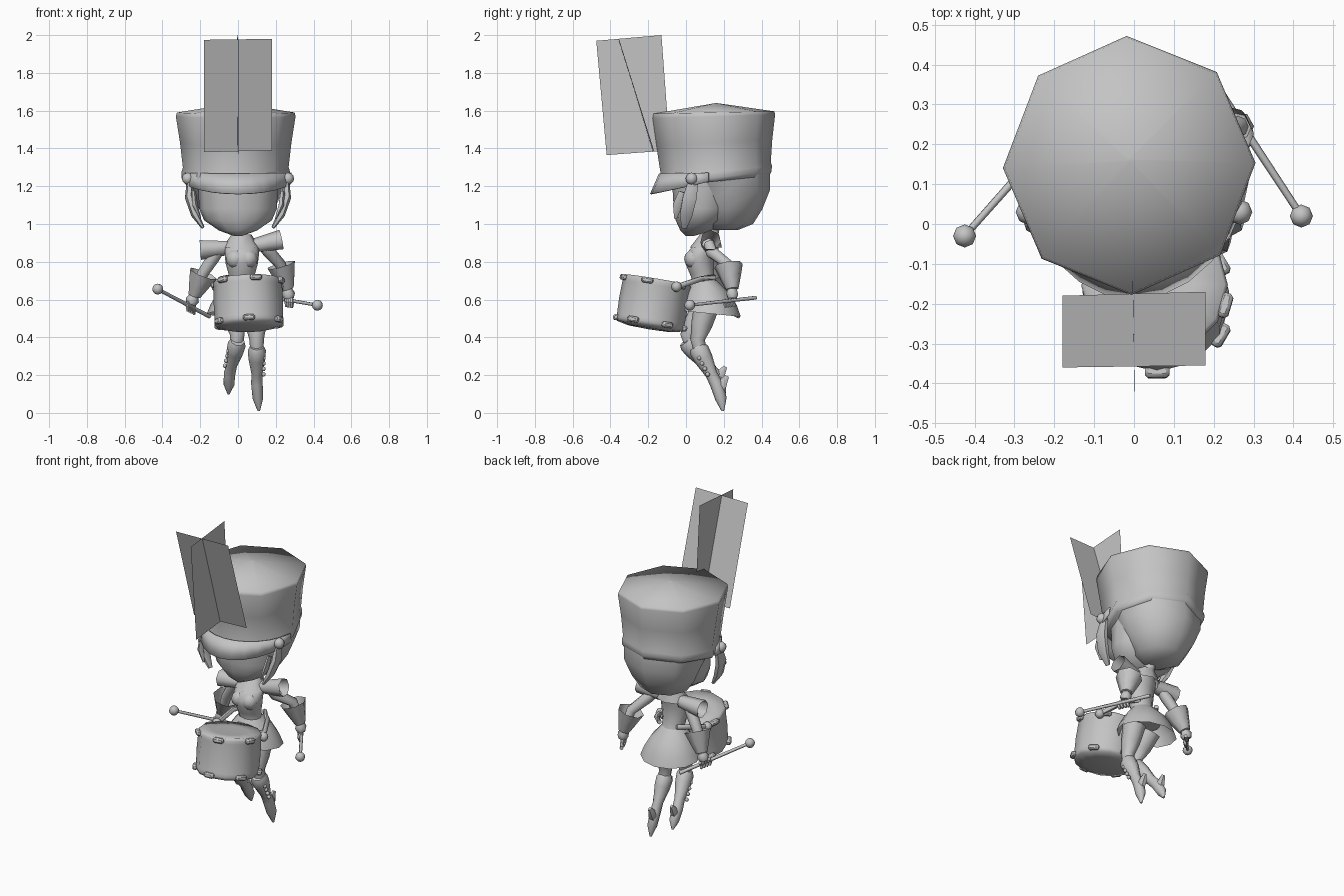
import bpy, bmesh, math
from mathutils import Vector, Matrix

if "Cube" in bpy.data.objects:
    bpy.data.objects.remove(bpy.data.objects["Cube"])

grey = bpy.data.materials.new("plain_grey")
grey.diffuse_color = (0.55, 0.55, 0.55, 1)
grey.use_nodes = True
grey.node_tree.nodes["Principled BSDF"].inputs["Base Color"].default_value = grey.diffuse_color


def finish(name, bm, angle=60):
    bmesh.ops.recalc_face_normals(bm, faces=bm.faces[:])
    me = bpy.data.meshes.new(name)
    bm.to_mesh(me)
    bm.free()
    ob = bpy.data.objects.new(name, me)
    bpy.context.collection.objects.link(ob)
    me.materials.append(grey)
    bpy.ops.object.select_all(action='DESELECT')
    ob.select_set(True)
    bpy.context.view_layer.objects.active = ob
    bpy.ops.object.shade_smooth_by_angle(angle=math.radians(angle))
    return ob


def skin(name, rings, cap_start=True, cap_end=True, angle=60):
    """Bridge a list of equal point rings."""
    bm = bmesh.new()
    vs = [[bm.verts.new(p) for p in r] for r in rings]
    n = len(vs[0])
    for a, b in zip(vs, vs[1:]):
        for i in range(n):
            bm.faces.new((a[i], a[(i + 1) % n], b[(i + 1) % n], b[i]))
    if cap_start:
        bm.faces.new(vs[0])
    if cap_end:
        bm.faces.new(vs[-1])
    return finish(name, bm, angle)


def stack(name, rows, x=0.0, n=10, turn=0.0, **kw):
    """Horizontal ellipses: (z, centre y, x radius, y radius, slope along y)."""
    rings = []
    for z, cy, rx, ry, k in rows:
        pts = []
        for i in range(n):
            a = math.tau * i / n + turn - math.pi / 2
            dy = ry * math.sin(a)
            pts.append((x + rx * math.cos(a), cy + dy, z + k * dy))
        rings.append(pts)
    return skin(name, rings, **kw)


def tube(name, path, radii, n=8, flat=1.0, **kw):
    """Round limb along a path; flat scales its width in x."""
    p = [Vector(q) for q in path]
    rings = []
    for i, c in enumerate(p):
        d = (p[min(i + 1, len(p) - 1)] - p[max(i - 1, 0)]).normalized()
        u = d.cross(Vector((0, 1, 0)) if abs(d.y) < 0.8 else Vector((0, 0, 1))).normalized()
        v = d.cross(u)
        rings.append([c + radii[i] * (flat * u * math.cos(math.tau * j / n)
                                      + v * math.sin(math.tau * j / n)) for j in range(n)])
    return skin(name, rings, **kw)


def ball(name, c, r, scale=(1, 1, 1), seg=8):
    bm = bmesh.new()
    bmesh.ops.create_uvsphere(bm, u_segments=seg, v_segments=6, radius=r)
    bmesh.ops.transform(bm, matrix=Matrix.Translation(c) @ Matrix.Diagonal((*scale, 1)), verts=bm.verts)
    return finish(name, bm)


def quad(name, pts):
    bm = bmesh.new()
    bm.faces.new([bm.verts.new(p) for p in pts])
    return finish(name, bm)


# Tall eight-sided hat with a band and a low peaked top
stack("hat", [(1.225, .157, .275, .285, .11), (1.245, .157, .288, .296, .11),
              (1.275, .157, .288, .298, .11), (1.30, .157, .28, .292, .1),
              (1.43, .15, .295, .307, .06), (1.57, .147, .317, .325, .03),
              (1.59, .147, .312, .32, .02), (1.64, .16, .004, .004, 0)],
      x=-.012, n=8, turn=.02, angle=85)

# Deep visor sweeping down in front, merging into the band at the sides
bm = bmesh.new()
rows = []
for i in range(13):
    a = math.radians(-84 + 14 * i)
    s, c = math.sin(a), math.cos(a)
    rows.append((bm.verts.new((.285 * s, .15 - .293 * c, 1.272 - .004 * c)),
                 bm.verts.new((.292 * s, .15 - .293 * c - .047 * c * c, 1.232 - .072 * c))))
for a, b in zip(rows, rows[1:]):
    bm.faces.new((a[0], b[0], b[1], a[1]))
visor = finish("visor", bm)
visor.modifiers.new("thickness", 'SOLIDIFY').thickness = .008

# Crossed plume cards
quad("plume_wide", [(-.18, -.36, 1.975), (.18, -.355, 1.98), (.18, -.17, 1.39), (-.18, -.18, 1.38)])
quad("plume_deep", [(.003, -.475, 1.97), (-.004, -.13, 2.0), (-.004, -.085, 1.39), (.003, -.42, 1.365)])

# Face and rounded hair at the back
stack("face", [(.936, .02, .02, .02, 0), (.965, .055, .1, .085, 0), (1.02, .08, .18, .135, 0),
               (1.08, .09, .205, .155, 0), (1.25, .11, .215, .185, 0)], n=12)
stack("back_hair", [(.968, .2, .07, .075, 0), (1.0, .215, .145, .14, 0), (1.08, .215, .2, .19, 0),
                    (1.18, .215, .245, .23, 0), (1.25, .175, .262, .27, .11)], x=-.006, n=8, turn=.02)
for s, side in ((-1, "left"), (1, "right")):
    ball(side + "_hat_button", (s * .265, .03, 1.24), .032)
    # Flat hair lock beside the cheek, with a short pointed strand in front of it
    tube(side + "_side_lock", [(s * .255, .04, 1.23), (s * .258, .02, 1.14), (s * .228, .0, 1.05),
                               (s * .185, -.01, .98)], [.03, .042, .038, .016], n=6, flat=.55)
    tube(side + "_front_strand", [(s * .235, -.02, 1.17), (s * .228, -.045, 1.1), (s * .2, -.055, 1.03)],
         [.02, .026, .008], n=5, flat=.6)

# Neck, fitted torso and bust
tube("neck", [(.0, .15, 1.0), (.015, .125, .9)], [.033, .036])
stack("torso", [(.6, .11, .1, .09, 0), (.69, .1, .066, .062, 0), (.735, .085, .07, .064, 0),
                (.79, .072, .085, .075, 0), (.83, .07, .09, .078, 0), (.87, .09, .09, .066, 0),
                (.905, .115, .07, .05, 0), (.925, .12, .04, .04, 0)], x=.02, n=12)
for s in (-1, 1):
    ball("bust", (.02 + s * .035, .04, .815), .05)
stack("collar", [(.875, .105, .1, .085, 0), (.945, .125, .052, .05, 0)], x=.018, n=8, cap_start=False, cap_end=False)

# Flared open skirt
stack("skirt", [(.7, .1, .068, .064, 0), (.635, .115, .125, .115, 0), (.575, .125, .16, .145, -.05),
                (.525, .13, .18, .16, -.1)], x=.015, n=12, cap_start=False, cap_end=False)


# Arm with shoulder cap, flared gauntlet, hand, fingers and stick
def arm(side, shoulder, cap, elbow, wrist, hand, ball_at, stick_end):
    sh, ca, el, wr, ha = map(Vector, (shoulder, cap, elbow, wrist, hand))
    tube(side + "_shoulder_cap", [sh, (sh + ca) / 2, ca], [.038, .047, .055], n=7,
         cap_start=False, cap_end=False)
    tube(side + "_arm", [sh + (ca - sh) * .3, sh + (ca - sh) * .55 + Vector((0, .01, -.05)), el, wr],
         [.03, .034, .03, .026])
    tube(side + "_gauntlet", [el + (wr - el) * .02, el + (wr - el) * .55, wr], [.078, .055, .034], n=7,
         cap_start=False)
    tube(side + "_palm", [wr, (wr + ha) / 2, ha], [.025, .036, .026], n=6)
    b, e = Vector(ball_at), Vector(stick_end)
    tube(side + "_stick", [b, e], [.009, .011], n=6)
    ball(side + "_stick_tip", b, .029)
    d = (e - b).normalized()
    for i in range(4):
        k = ha + d * (i - 1.5) * .018
        tube(side + "_finger", [k, k + Vector((0, -.02, -.02)), k + Vector((0, -.01, -.045))],
             [.012, .012, .007], n=5)


arm("left", (-.05, .12, .875), (-.2, .12, .865), (-.185, .15, .74), (-.232, .175, .62),
    (-.25, .175, .575), (-.425, -.03, .655), (-.15, .28, .51))
arm("right", (.085, .12, .885), (.23, .13, .915), (.225, .225, .785), (.262, .245, .655),
    (.27, .245, .605), (.42, .02, .57), (.19, .37, .61))

# Tilted drum with a shallow dished top and a domed underside
M = Matrix.Translation((.055, -.172, .583)) @ Matrix.Rotation(-.165, 4, 'X') @ Matrix.Rotation(-.03, 4, 'Y')
prof = [(.02, -.142), (.12, -.138), (.174, -.126), (.184, -.108), (.181, -.09), (.184, 0), (.181, .09),
        (.184, .11), (.176, .124), (.1, .122), (.01, .12)]
skin("drum", [[M @ Vector((r * math.cos(math.tau * i / 12), r * math.sin(math.tau * i / 12), z))
               for i in range(12)] for r, z in prof], angle=80)
bm = bmesh.new()
for i in range(6):
    for z, off in ((-.108, 0), (.108, .24)):
        R = Matrix.Rotation(math.tau * i / 6 + off - math.pi / 2, 4, 'Z')
        bmesh.ops.create_cube(bm, size=1, matrix=M @ R @ Matrix.Translation((.184, 0, z))
                              @ Matrix.Diagonal((.03, .062, .03, 1)))
lugs = finish("drum_lugs", bm, 40)
mod = lugs.modifiers.new("soft", 'BEVEL')
mod.width = .008

# Harness arms from waist to drum
for s in (-1, 1):
    tube("harness_arm", [(.02 + s * .06, .15, .72), (.03 + s * .12, .08, .71), (.05 + s * .16, -.05, .668)],
         [.014, .015, .015], n=6)
    ball("harness_knob", (.05 + s * .163, -.05, .668), .028)


# Leg, tall pointed boot with cuff, heel and buttons
def leg(side, hip, knee, ankle, toe, s):
    h, k, a, t = map(Vector, (hip, knee, ankle, toe))
    tube(side + "_leg", [h, (h + k) / 2, k + (h - k) * .12, k + (a - k) * .25], [.068, .056, .038, .035])
    tube(side + "_boot", [k + (a - k) * .04, k + (a - k) * .14, k + (a - k) * .36, k + (a - k) * .75, a,
                          a * .45 + t * .55 + Vector((0, .006, 0)), t],
         [.042, .053, .05, .032, .034, .031, .007], flat=.9)
    # Wedge heel tapering up behind the ankle
    tube(side + "_heel", [a + Vector((0, .012, -.05)), a + Vector((0, .03, -.005)), a + Vector((0, .058, .04))],
         [.022, .03, .012], n=6, flat=.8)
    for i in range(4):
        p = k + (a - k) * (.34 + .14 * i)
        ball(side + "_boot_button", p + Vector((s * .036, -.02, 0)), .012, seg=6)


leg("left", (-.03, .1, .57), (.0, -.005, .39), (-.045, .15, .205), (-.05, .205, .1), -1)
leg("right", (.09, .11, .57), (.1, .055, .36), (.1, .16, .155), (.11, .195, .01), 1)
